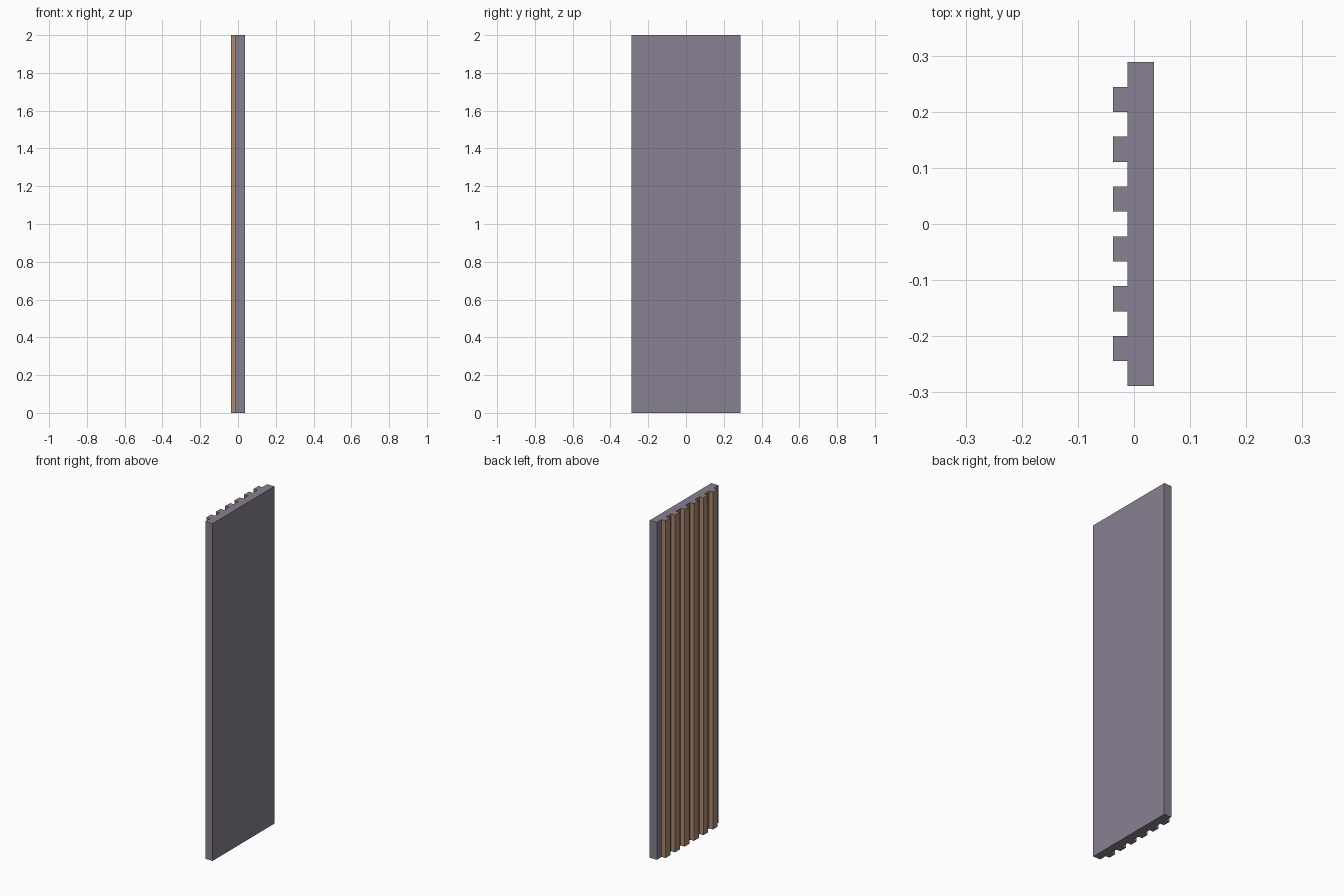
import bpy
import bmesh

cube = bpy.data.objects.get("Cube")
if cube:
    bpy.data.objects.remove(cube, do_unlink=True)


def make_material(name, rgb):
    mat = bpy.data.materials.new(name)
    mat.use_nodes = True
    color = (*rgb, 1.0)
    mat.diffuse_color = color
    mat.node_tree.nodes["Principled BSDF"].inputs["Base Color"].default_value = color
    return mat


grey = make_material("mauve grey", (0.25, 0.216, 0.283))
brown = make_material("wood brown", (0.42, 0.25, 0.16))

HEIGHT = 2.0
HALF_WIDTH = 0.289
BACK_X, PANEL_X, SLAT_X = 0.036, -0.012, -0.037
SLATS, PITCH, SLAT_WIDTH = 6, 0.0888, 0.0447

# Plan outline: flat back, with a row of square slats on the other side
outline = [(PANEL_X, HALF_WIDTH), (PANEL_X, -HALF_WIDTH),
           (BACK_X, -HALF_WIDTH), (BACK_X, HALF_WIDTH)]
slat_points = []
for i in range(SLATS):
    y = (SLATS / 2 - 0.5 - i) * PITCH
    top, low = y + SLAT_WIDTH / 2, y - SLAT_WIDTH / 2
    slat_points += [(PANEL_X, top), (SLAT_X, top), (SLAT_X, low), (PANEL_X, low)]
outline[1:1] = slat_points

# Extrude the outline to full height
bm = bmesh.new()
base = bm.faces.new([bm.verts.new((x, y, 0)) for x, y in outline])
extruded = bmesh.ops.extrude_face_region(bm, geom=[base], use_keep_orig=True)
raised = [v for v in extruded["geom"] if isinstance(v, bmesh.types.BMVert)]
bmesh.ops.translate(bm, verts=raised, vec=(0, 0, HEIGHT))
bmesh.ops.recalc_face_normals(bm, faces=bm.faces)

# Slat fronts and sides are wood; everything else is grey
for face in bm.faces:
    upright = abs(face.normal.z) < 0.5
    on_slat = face.calc_center_median().x < PANEL_X - 0.005
    face.material_index = 1 if upright and on_slat else 0

mesh = bpy.data.meshes.new("slatted_panel")
bm.to_mesh(mesh)
bm.free()
mesh.materials.append(grey)
mesh.materials.append(brown)
panel = bpy.data.objects.new("slatted_panel", mesh)
bpy.context.collection.objects.link(panel)
